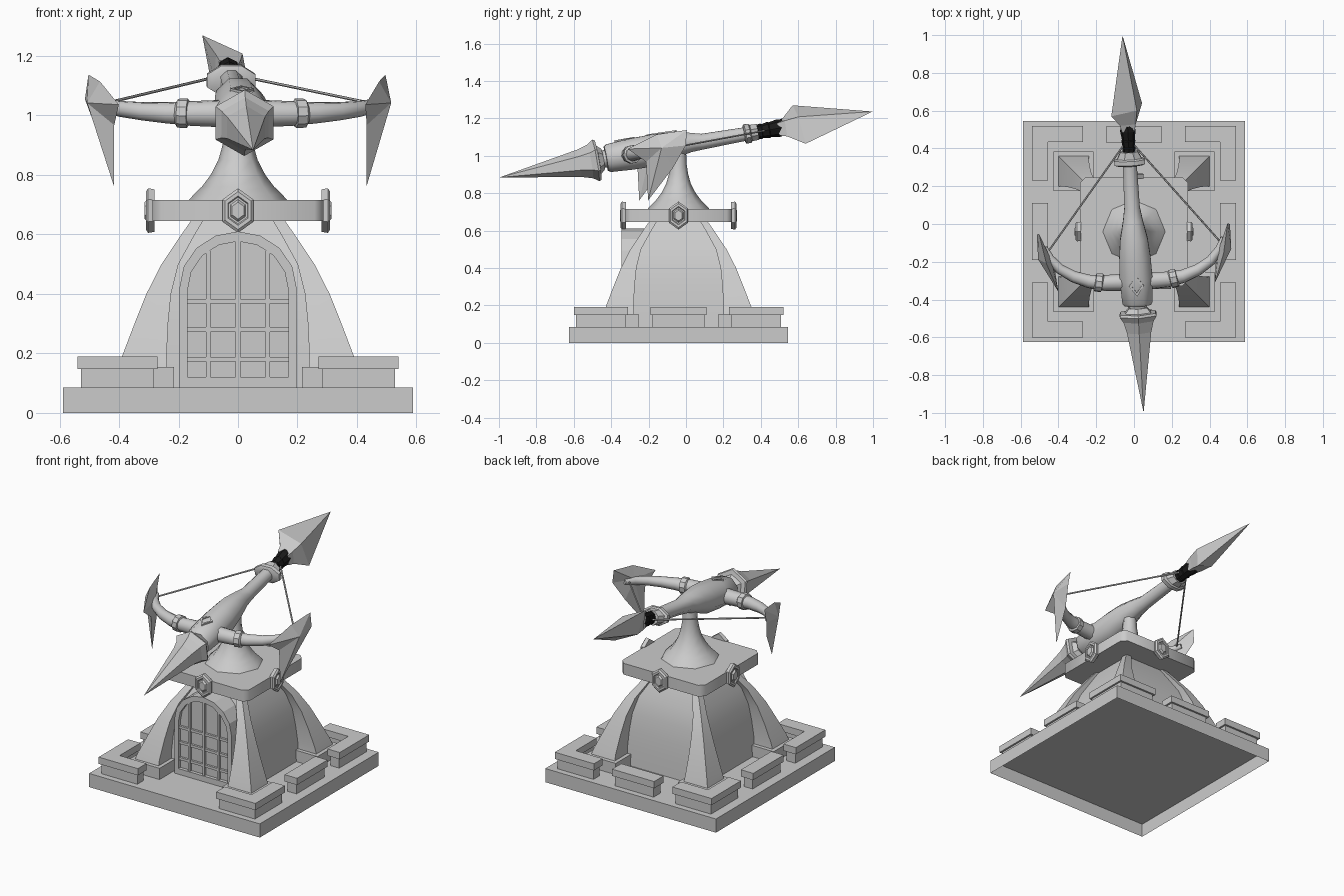
import bpy, bmesh
from math import sin, cos, pi, radians, sqrt
from mathutils import Vector, Matrix

if "Cube" in bpy.data.objects:
    bpy.data.objects.remove(bpy.data.objects["Cube"])

CY = -0.04  # tower centre in y
BOW = Matrix.Translation((-0.005, 0, 1.06)) @ Matrix.Rotation(radians(3.2), 4, 'Z') @ Matrix.Rotation(radians(10), 4, 'X')


def make(name, bm, matrix=None, smooth=None):
    bmesh.ops.remove_doubles(bm, verts=bm.verts, dist=1e-5)
    bmesh.ops.recalc_face_normals(bm, faces=bm.faces)
    me = bpy.data.meshes.new(name)
    bm.to_mesh(me)
    bm.free()
    ob = bpy.data.objects.new(name, me)
    bpy.context.collection.objects.link(ob)
    if matrix:
        ob.matrix_world = matrix
    if smooth:
        bpy.ops.object.select_all(action='DESELECT')
        ob.select_set(True)
        bpy.context.view_layer.objects.active = ob
        bpy.ops.object.shade_smooth_by_angle(angle=radians(smooth))
    return ob


def loft(name, rings, matrix=None, smooth=None, caps=(True, True), closed=False):
    """Skin equal-length rings of points, with optional first/last caps."""
    bm = bmesh.new()
    vs = [[bm.verts.new(p) for p in r] for r in rings]
    n = len(vs[0])
    pairs = list(zip(vs, vs[1:])) + ([(vs[-1], vs[0])] if closed else [])
    for a, b in pairs:
        for i in range(n):
            bm.faces.new((a[i], a[(i + 1) % n], b[(i + 1) % n], b[i]))
    for ring, cap in zip((vs[0], vs[-1]), caps):
        if cap and not closed:
            bm.faces.new(ring)
    return make(name, bm, matrix, smooth)


def box(name, x0, x1, y0, y1, z0, z1, caps=(True, True)):
    ring = lambda z: [(x0, y0, z), (x1, y0, z), (x1, y1, z), (x0, y1, z)]
    return loft(name, [ring(z0), ring(z1)], caps=caps)


def ngon_y(s, rx, rz, n, off=0.0, z0=0.0):
    """Polygon across the local y axis."""
    return [(max(rx, 1e-4) * sin(off + 2 * pi * i / n), s, z0 + max(rz, 1e-4) * cos(off + 2 * pi * i / n)) for i in range(n)]


OPEN_BOTTOM, TUBE = (False, True), (False, False)

# Base slab, open underneath
box("base_slab", -0.588, 0.588, CY - 0.585, CY + 0.585, 0, 0.085, OPEN_BOTTOM)

# Stepped corner walls (L shaped), pillar plinths and curved corner pillars
courses = (("lower", .085, .148, .012, TUBE), ("upper", .148, .19, 0, (True, True)))
pillar = [(.15, .238, .402), (.19, .24, .39), (.3, .235, .348), (.4, .225, .308),
          (.5, .20, .257), (.6, .145, .19), (.65, .115, .155)]
for sx in (-1, 1):
    for sy in (-1, 1):
        for part, z0, z1, g, caps in courses:
            a, b, t = .27 + g, .54 - g, .455 + g
            prof = [(a, b + .02), (b, b + .02), (b, a), (t, a), (t, t + .02), (a, t + .02)]
            loft(f"corner_wall_{part}", [[(sx * x, CY + sy * y, z) for x, y in prof] for z in (z0, z1)], caps=caps)
        xs, ys = sorted((sx * .215, sx * .425)), sorted((CY + sy * .215, CY + sy * .425))
        box("pillar_plinth", *xs, *ys, .085, .155, OPEN_BOTTOM)
        loft("corner_pillar", [[(sx * x, CY + sy * y, z) for x, y in ((i, i), (o, i), (o, o), (i, o))]
                               for z, i, o in pillar], smooth=25, caps=TUBE)

# Low middle walls on the back and both sides
for part, z0, z1, g, caps in courses:
    box(f"back_wall_{part}", -.145 + g, .145 - g, .43 + g, .52 - g, z0, z1, caps)
    for s in (-1, 1):
        xs = sorted((s * (.455 + g), s * (.54 - g)))
        box(f"side_wall_{part}", *xs, CY - .15 + g, CY + .15 - g, z0, z1, caps)

# Tower core
core = [(.085, .28), (.2, .272), (.3, .26), (.4, .245), (.5, .215), (.6, .165), (.65, .14)]
loft("tower_core", [[(sx * h, CY + sy * h, z) for sx, sy in ((-1, -1), (1, -1), (1, 1), (-1, 1))]
                    for z, h in core], smooth=25, caps=TUBE)


# Arched doorway with frame, panel and grate
def arch(hw, base, spring, top):
    pts = [(-hw, base)] + [(-hw * cos(pi * i / 8), spring + (top - spring) * sin(pi * i / 8)) for i in range(9)]
    return pts + [(hw, base)]


outer, inner = arch(.197, .085, .42, .61), arch(.17, .12, .41, .577)
F, B = -.345, -.2
loft("door_frame", [[(x, y, z) for x, z in p] for p, y in ((outer, B), (outer, F), (inner, F), (inner, -.32))], caps=TUBE)
loft("door_panel", [[(x, y, z) for x, z in inner] for y in (-.324, -.32)], caps=(True, False))
for x in (-.1, 0, .1):
    top = .41 + .167 * sqrt(1 - (x / .17) ** 2)
    box("grate_upright", x - .008, x + .008, -.34, -.32, .12, top)
for z in (.18, .28, .375):
    box("grate_crossbar", -.17, .17, -.337, -.32, z - .008, z + .008)

# Platform with chamfered corners
h, c = .287, .03
octo = [(-h + c, -h), (h - c, -h), (h, -h + c), (h, h - c), (h - c, h), (-h + c, h), (-h, h - c), (-h, -h + c)]
loft("platform", [[(x, CY + y, z) for x, y in octo] for z in (.645, .715)], smooth=60)

# Stepped hexagonal studs on the four platform sides
for k in range(4):
    m = Matrix.Translation((0, CY, .68)) @ Matrix.Rotation(k * pi / 2, 4, 'Z')
    steps = [(-.28, .95), (-.302, 1), (-.31, .85), (-.31, .66), (-.304, .6), (-.304, .5), (-.314, .38), (-.314, .2)]
    loft("platform_stud", [ngon_y(s, .06 * f, .075 * f, 6) for s, f in steps], m)

# Flared pedestal
ped = [(.71, .17), (.735, .148), (.76, .122), (.8, .092), (.85, .066), (.9, .052), (.95, .044), (1.03, .04)]
loft("pedestal", [[(r * cos(pi * i / 4), CY + r * sin(pi * i / 4), z) for i in range(8)] for z, r in ped],
     smooth=60, caps=TUBE)

# Crossbow stock: wide block thinning to a rear shaft
stock = [(-.435, .07, .065, 0), (-.42, .08, .075, 0), (-.3, .087, .083, 0), (-.18, .083, .085, 0), (-.08, .073, .072, .008),
         (.02, .052, .053, .008), (.09, .041, .042, 0), (.33, .037, .036, 0)]
k = 1 / cos(pi / 8)
loft("stock", [ngon_y(s, a * k, b * k, 8, pi / 8, z) for s, a, b, z in stock], BOW, 50)
loft("front_neck", [ngon_y(s, .047, .047, 8) for s in (-.48, -.42)], BOW, 50, TUBE)

# Front hexagonal spearhead with flared rim
head = [(-1.015, 0), (-.58, .074), (-.52, .092), (-.49, .113), (-.477, .106), (-.475, .078), (-.45, .055)]
loft("front_spearhead", [ngon_y(s, r, r, 6) for s, r in head], BOW)

# Diamond ornament on top of the stock
dia = lambda f, z: [(0, -.32 - .055 * f, z), (.04 * f, -.32, z), (0, -.32 + .055 * f, z), (-.04 * f, -.32, z)]
loft("stock_diamond", [dia(1, .07), dia(1, .088), dia(.65, .088), dia(.65, .07)], BOW, closed=True)

# Rear collar, dark grip and bladed rear spearhead
loft("rear_collar", [ngon_y(s, a, b, 8, pi / 8) for s, a, b in
                     ((.315, .07, .045), (.322, .088, .056), (.345, .088, .056), (.352, .07, .048), (.39, .05, .046))], BOW, 35)
grip = loft("grip_wrap", [ngon_y(s, r * .85, r, 8) for s, r in
                          ((.37, .036), (.41, .041), (.415, .037), (.45, .044), (.455, .04), (.5, .048), (.53, .044))], BOW)
mat = bpy.data.materials.new("dark_wrap")
mat.diffuse_color = (0.01, 0.01, 0.01, 1)
mat.use_nodes = True
mat.node_tree.nodes["Principled BSDF"].inputs["Base Color"].default_value = mat.diffuse_color
grip.data.materials.append(mat)
ROLL = BOW @ Matrix.Rotation(radians(-38), 4, 'Y')
loft("rear_spearhead", [[(0, s + d, b), (a, s, 0), (0, s - d, -b), (-a, s, 0)] for s, a, b, d in
                        ((.50, .045, .05, 0), (.54, .055, .065, 0), (.615, .068, .135, -.012), (1.015, 1e-4, 1e-4, 0))], ROLL)

# Bow limbs, limb rings, end blades and string, mirrored left and right
path = [(.05, -.31, .047), (.17, -.308, .042), (.25, -.295, .036), (.33, -.265, .031), (.4, -.22, .027), (.45, -.16, .023), (.475, -.1, .015)]


def tube(name, pts, n, sgn, smooth=50):
    rings = []
    for i, (x, y, r) in enumerate(pts):
        a, b = pts[max(i - 1, 0)], pts[min(i + 1, len(pts) - 1)]
        t = Vector((b[0] - a[0], b[1] - a[1])).normalized()
        rings.append([(sgn * (x - t.y * r * cos(2 * pi * j / n)), y + t.x * r * cos(2 * pi * j / n),
                       r * sin(2 * pi * j / n)) for j in range(n)])
    return loft(name, rings, BOW, smooth)


blade = [(.5, -.01, .08), (.47, -.17, .085), (.415, -.335, .035), (.425, -.25, -.05),
         (.425, -.275, -.255), (.47, -.12, -.11), (.512, -.03, 0)]
for sgn in (-1, 1):
    tube("bow_limb", path, 10, sgn)
    tube("limb_ring", [(.178, -.308, .042), (.182, -.307, .05), (.215, -.302, .049), (.219, -.301, .04)], 10, sgn, 35)
    tube("bow_string", [(.455, -.12, .005), (0, .46, .005)], 6, sgn)
    bm = bmesh.new()
    rim = [bm.verts.new((sgn * x, y, z)) for x, y, z in blade]
    for cx in (.445, .512):
        mid = bm.verts.new((sgn * cx, -.16, .01))
        for i in range(len(rim)):
            bm.faces.new((rim[i], rim[(i + 1) % len(rim)], mid))
    make("bow_end_blade", bm, BOW)
